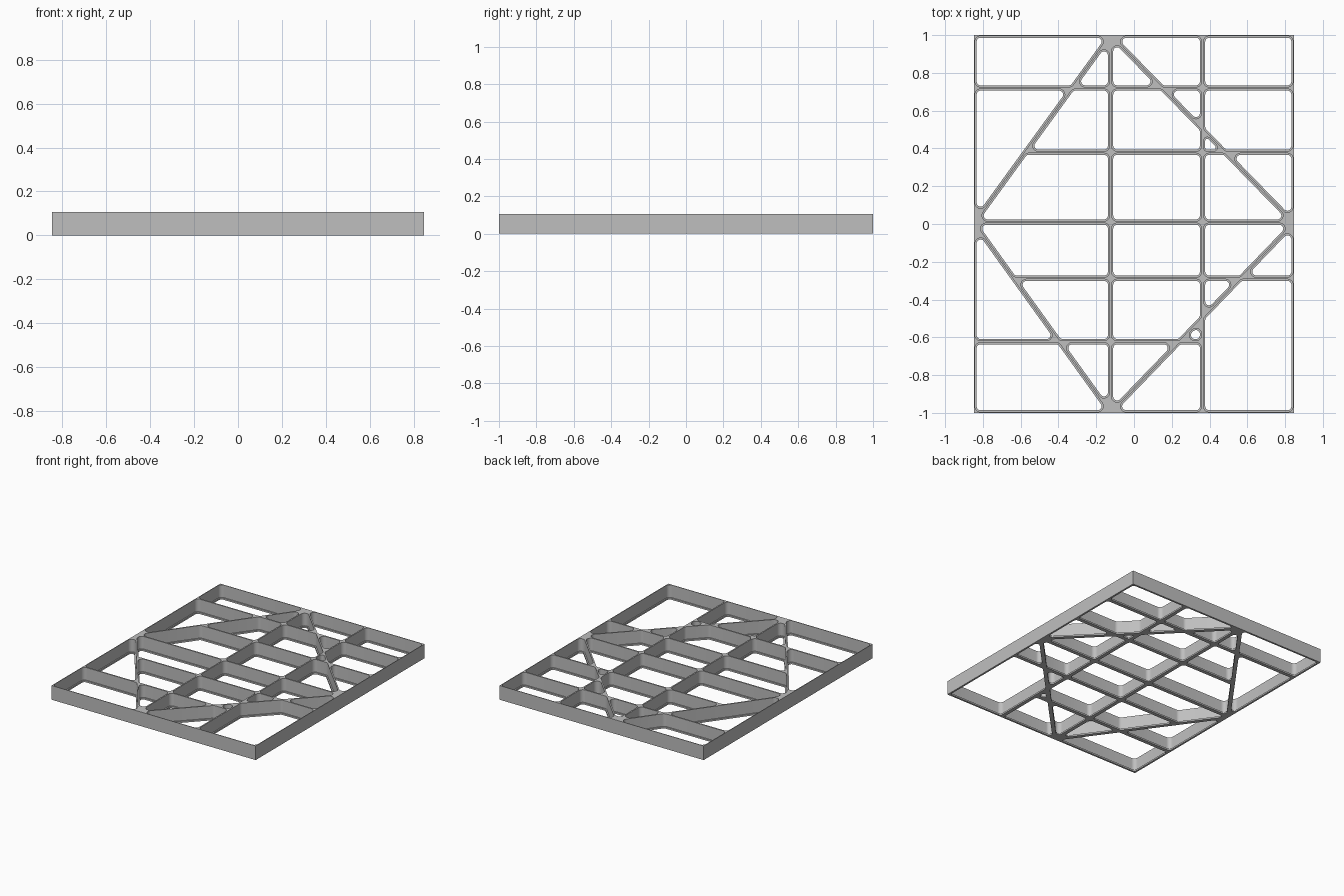
import bpy, bmesh, math
from mathutils import Vector

cube = bpy.data.objects.get("Cube")
if cube:
    bpy.data.objects.remove(cube, do_unlink=True)

HX, HY, HEIGHT = 0.847, 1.0, 0.106
FLANGE_Z = 0.012            # thickness of the lower flange
WEB, FLANGE = 0.005, 0.014  # half widths of web and flange
MID_X, RIGHT_X, TIP_Y = -0.124, 0.363, 0.005

grey = bpy.data.materials.new("light grey")
grey.use_nodes = True
colour = (0.52, 0.52, 0.52, 1)
grey.diffuse_color = colour
grey.node_tree.nodes["Principled BSDF"].inputs["Base Color"].default_value = colour


def clip(poly, point, normal):
    """Keep the part of a convex polygon on the normal's side of a line."""
    out = []
    for a, b in zip(poly, poly[1:] + poly[:1]):
        da, db = (a - point).dot(normal), (b - point).dot(normal)
        if da >= 0:
            out.append(a)
        if da * db < 0:
            out.append(a.lerp(b, da / (da - db)))
    return [p for i, p in enumerate(out) if (p - out[i - 1]).length > 1e-4]


def split(cells, point, direction, rule=lambda c: True):
    normal = Vector((-direction.y, direction.x)).normalized()
    result = []
    for cell in cells:
        centre = sum(cell, Vector((0, 0))) / len(cell)
        if not rule(centre):
            result.append(cell)
            continue
        for side in (normal, -normal):
            piece = clip(cell, point, side)
            if len(piece) > 2:
                result.append(piece)
    return result


def inward(a, b):
    d = (b - a).normalized()
    return Vector((-d.y, d.x))


def inset(cell, distance):
    core = cell
    for a, b in zip(cell, cell[1:] + cell[:1]):
        n = inward(a, b)
        core = clip(core, a + n * distance, n)
        if len(core) < 3:
            return None
    return core


def expand(core, radius):
    """Grow a convex polygon outward with rounded corners."""
    out = []
    for i, p in enumerate(core):
        n0 = -inward(core[i - 1], p)
        n1 = -inward(p, core[(i + 1) % len(core)])
        start = math.atan2(n0.y, n0.x)
        turn = (math.atan2(n1.y, n1.x) - start) % math.tau
        steps = max(2, math.ceil(turn / 0.25))
        for k in range(steps + 1):
            ang = start + turn * k / steps
            out.append(p + Vector((math.cos(ang), math.sin(ang))) * radius)
    return out


# Lay out the pockets by cutting the rectangle along the rib lines
rim = [Vector(p) for p in ((-HX, -HY), (HX, -HY), (HX, HY), (-HX, HY))]
left, right = Vector((-HX, TIP_Y)), Vector((HX, TIP_Y))
back, front = Vector((MID_X, HY)), Vector((MID_X, -HY))
cells = [rim]
for a, b in ((left, back), (back, right), (right, front), (front, left)):
    cells = split(cells, a, b - a)


def inside_left(c):
    """True for pockets not in the two left corner triangles."""
    tip = back if c.y > TIP_Y else front
    t = abs(c.y - left.y) / abs(tip.y - left.y)
    return c.x > left.x + t * (tip.x - left.x)


along_x, along_y = Vector((1, 0)), Vector((0, 1))
for x in (MID_X, RIGHT_X):
    cells = split(cells, Vector((x, 0)), along_y)
for y, rule in ((0.72, lambda c: True), (0.01, lambda c: True),
                (0.38, inside_left), (-0.287, inside_left),
                (-0.623, lambda c: c.x < RIGHT_X)):
    cells = split(cells, Vector((0, y)), along_x, rule)

# Shrink each pocket to a core; slivers between ribs stay solid
cores = []
for cell in cells:
    for distance in (0.035, 0.025, 0.018):
        core = inset(cell, distance)
        if core:
            cores.append((core, distance))
            break


def layer(name, half_width, z0, z1):
    """Extruded plate with one rounded hole for every pocket."""
    curve = bpy.data.curves.new(name, "CURVE")
    curve.dimensions = "2D"
    curve.fill_mode = "BOTH"
    curve.extrude = (z1 - z0) / 2
    for loop in [rim] + [expand(c, d - half_width) for c, d in cores]:
        spline = curve.splines.new("POLY")
        spline.points.add(len(loop) - 1)
        for point, p in zip(spline.points, loop):
            point.co = (p.x, p.y, 0, 1)
        spline.use_cyclic_u = True
    temp = bpy.data.objects.new(name + " outline", curve)
    bpy.context.collection.objects.link(temp)
    graph = bpy.context.evaluated_depsgraph_get()
    mesh = bpy.data.meshes.new_from_object(temp.evaluated_get(graph))
    bpy.data.objects.remove(temp, do_unlink=True)

    bm = bmesh.new()
    bm.from_mesh(mesh)
    bmesh.ops.remove_doubles(bm, verts=bm.verts, dist=1e-5)
    bmesh.ops.translate(bm, verts=bm.verts, vec=(0, 0, (z0 + z1) / 2))
    bmesh.ops.recalc_face_normals(bm, faces=bm.faces)
    bm.to_mesh(mesh)
    bm.free()
    mesh.materials.clear()
    mesh.materials.append(grey)
    obj = bpy.data.objects.new(name, mesh)
    bpy.context.collection.objects.link(obj)
    bpy.ops.object.select_all(action="DESELECT")
    obj.select_set(True)
    bpy.context.view_layer.objects.active = obj
    bpy.ops.object.shade_smooth_by_angle(angle=math.radians(30))


# Wide flange at the bottom, thin upright webs above it
layer("rib_flanges", FLANGE, 0, FLANGE_Z)
layer("rib_webs", WEB, FLANGE_Z, HEIGHT)
